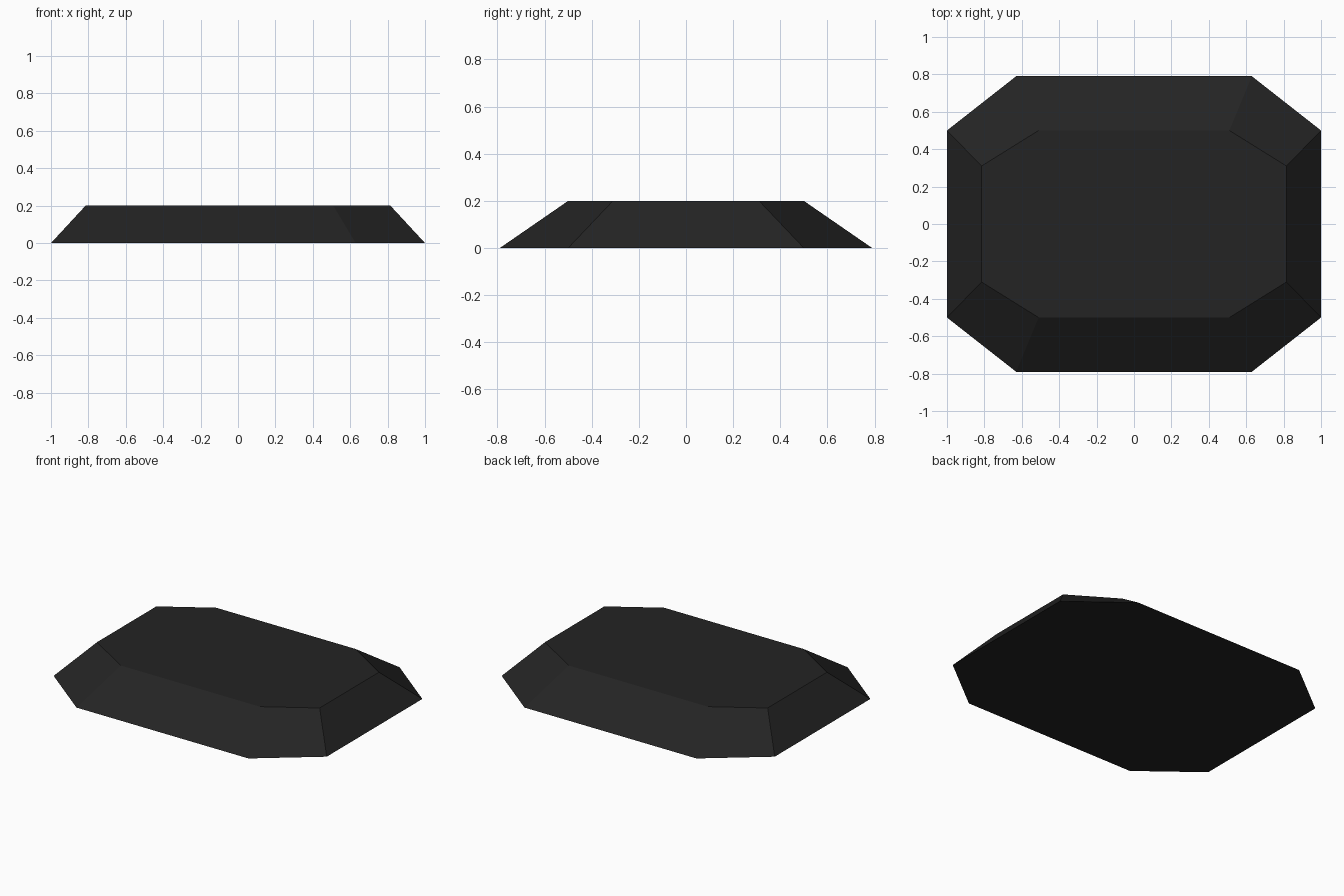
import bpy
import bmesh

cube = bpy.data.objects.get("Cube")
if cube:
    bpy.data.objects.remove(cube, do_unlink=True)

# Single dark colour
black = bpy.data.materials.new("charcoal black")
black.use_nodes = True
colour = (0.017, 0.017, 0.017, 1.0)
black.diffuse_color = colour
black.node_tree.nodes["Principled BSDF"].inputs["Base Color"].default_value = colour


def octagon(bm, side, end, z):
    """Ring mirrored from one side corner and one end corner."""
    (ax, ay), (bx, by) = side, end
    quarter = [(ax, ay), (bx, by)]
    half = quarter + [(-x, y) for x, y in reversed(quarter)]
    ring = half + [(-x, -y) for x, y in half]
    return [bm.verts.new((x, y, z)) for x, y in ring]


# Tapered slab with clipped corners: wide base, smaller flat top
bm = bmesh.new()
base = octagon(bm, (1.0, 0.5), (0.63, 0.79), 0.0)
top = octagon(bm, (0.815, 0.31), (0.51, 0.5), 0.2)
bm.faces.new(list(reversed(base)))
bm.faces.new(top)
for i in range(len(base)):
    j = (i + 1) % len(base)
    bm.faces.new((base[i], base[j], top[j], top[i]))
bmesh.ops.recalc_face_normals(bm, faces=bm.faces[:])

mesh = bpy.data.meshes.new("bevelled_slab")
bm.to_mesh(mesh)
bm.free()
mesh.materials.append(black)
slab = bpy.data.objects.new("bevelled_slab", mesh)
bpy.context.collection.objects.link(slab)
